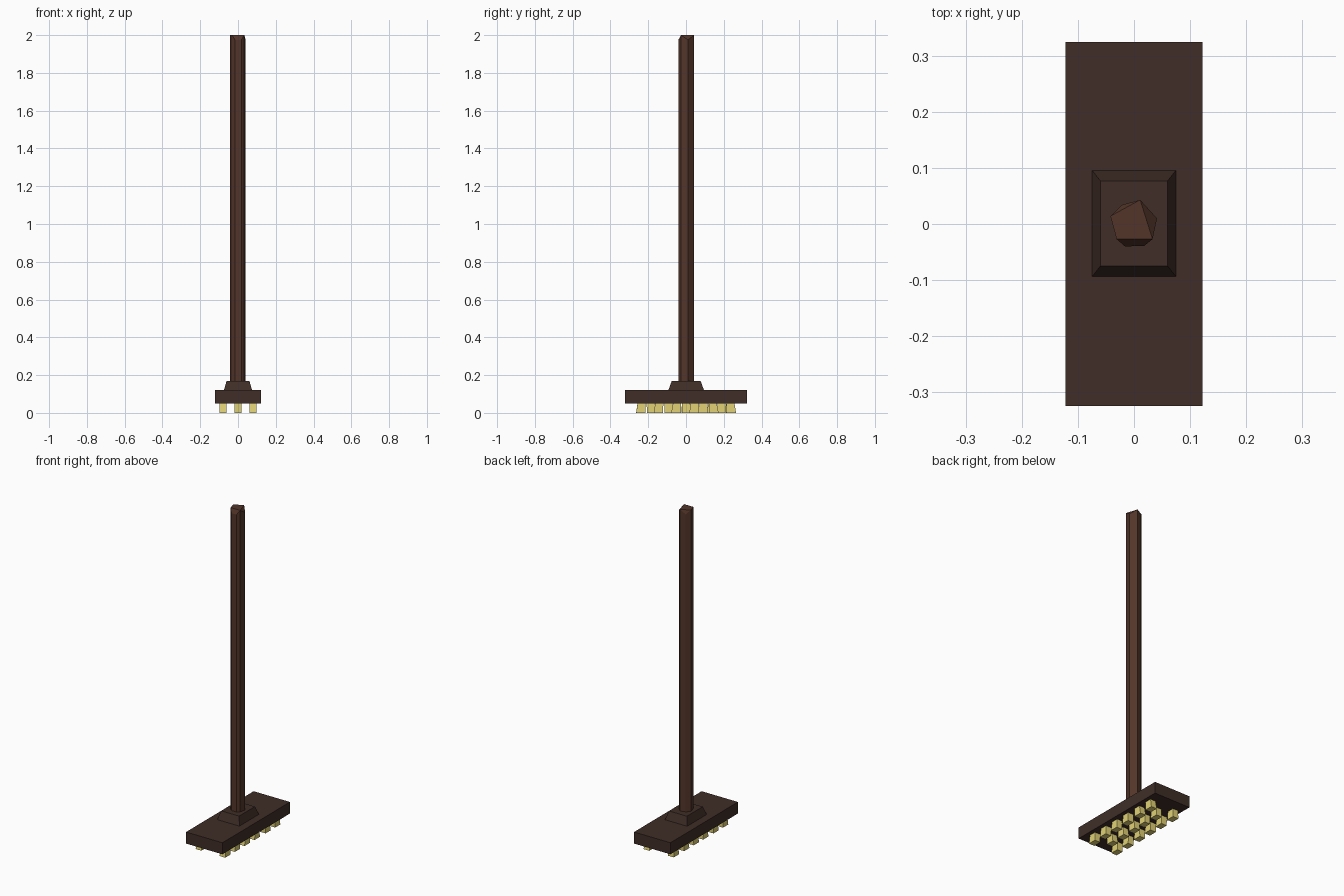
import bpy, random

if "Cube" in bpy.data.objects:
    bpy.data.objects.remove(bpy.data.objects["Cube"])
random.seed(4)

def material(name, rgb):
    m = bpy.data.materials.new(name)
    m.diffuse_color = (*rgb, 1)
    m.use_nodes = True
    m.node_tree.nodes["Principled BSDF"].inputs["Base Color"].default_value = m.diffuse_color
    return m

dark_wood = material("dark_wood", (0.05, 0.027, 0.02))
wood = material("wood", (0.085, 0.035, 0.022))
straw = material("straw", (0.75, 0.64, 0.18))

def make(name, verts, faces, mat):
    me = bpy.data.meshes.new(name)
    me.from_pydata(verts, [], faces)
    me.materials.append(mat)
    ob = bpy.data.objects.new(name, me)
    bpy.context.collection.objects.link(ob)
    return ob

def frustum(name, low, high, mat):
    # low / high = (centre x, centre y, half x, half y, z)
    verts = [(cx + sx * hx, cy + sy * hy, z)
             for cx, cy, hx, hy, z in (low, high)
             for sx, sy in ((-1, -1), (1, -1), (1, 1), (-1, 1))]
    faces = [(3, 2, 1, 0), (4, 5, 6, 7)]
    faces += [(i, (i + 1) % 4, (i + 1) % 4 + 4, i + 4) for i in range(4)]
    return make(name, verts, faces, mat)

# Brush head and tapered socket
frustum("head_block", (0, 0, 0.122, 0.324, 0.05), (0, 0, 0.122, 0.324, 0.12), dark_wood)
frustum("handle_socket", (0, 0.001, 0.075, 0.095, 0.118), (0, 0.001, 0.06, 0.076, 0.17), dark_wood)

# Rough-hewn handle: uneven eight-sided pole with chipped top corners
ring = [(0.041, 0.010), (0.011, 0.043), (-0.022, 0.034), (-0.042, 0.014),
        (-0.031, -0.027), (-0.016, -0.040), (0.018, -0.039), (0.033, -0.027)]
chipped = {0, 2, 5, 6}
verts = [(x, y, 0.15) for x, y in ring]
verts += [(x, y, 1.975 if i in chipped else 2.0) for i, (x, y) in enumerate(ring)]
faces = [(i, (i + 1) % 8, (i + 1) % 8 + 8, i + 8) for i in range(8)]
faces += [tuple(range(7, -1, -1)), (9, 11, 12, 15), (8, 9, 15), (9, 10, 11), (12, 13, 14, 15)]
make("handle", verts, faces, wood)

# Three staggered rows of slightly splayed bristle tufts
for row, x in enumerate((-0.08, 0, 0.08)):
    count = 5 if row == 1 else 6
    for i in range(count):
        y = (i - (count - 1) / 2) * 0.094
        lean = random.uniform(-0.008, 0.008)
        frustum(f"bristle_tuft_{row}_{i}", (x, y + lean, 0.019, 0.025, 0),
                (x, y, 0.018, 0.021, 0.055), straw)
